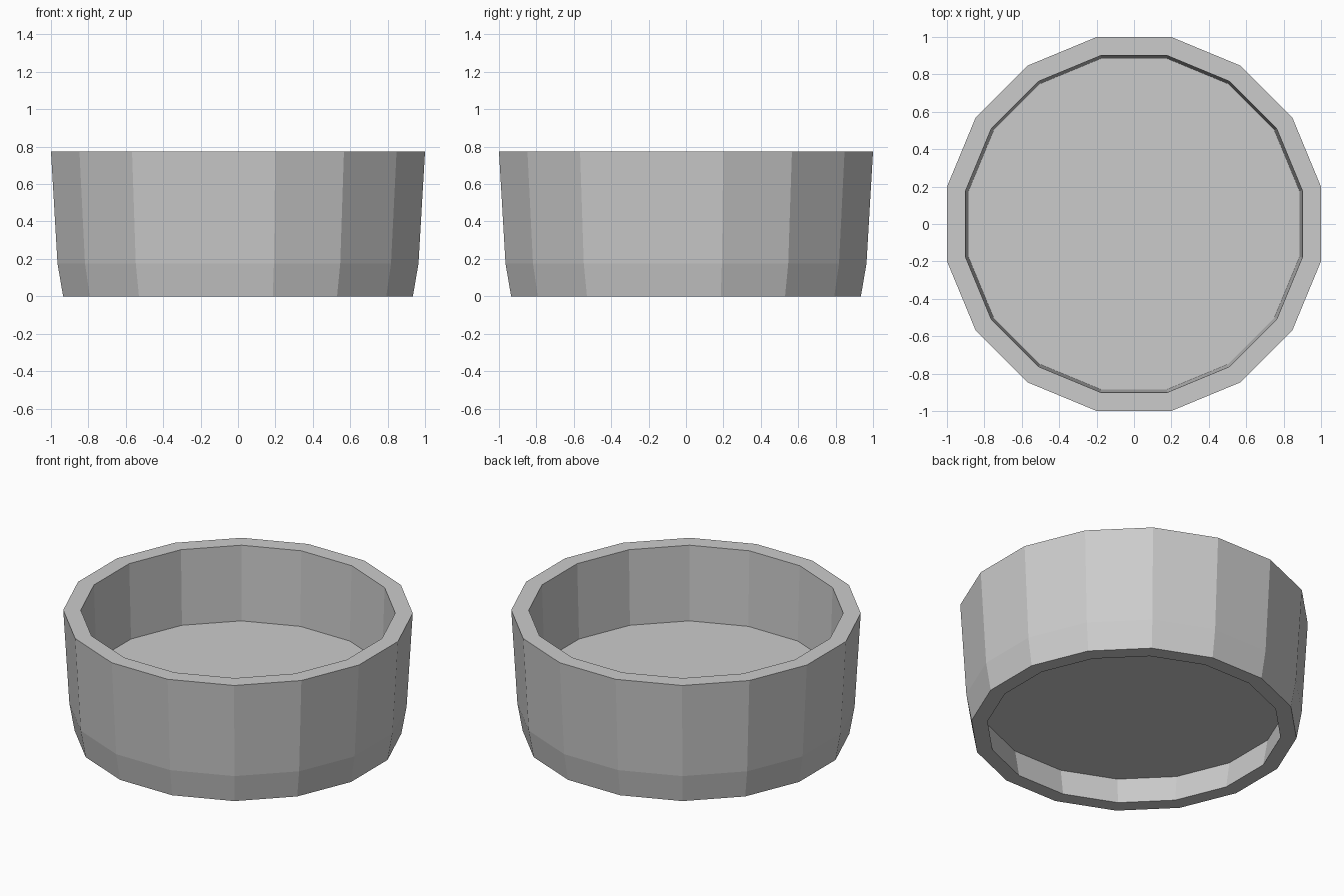
import bpy, bmesh, math

if "Cube" in bpy.data.objects:
    bpy.data.objects.remove(bpy.data.objects["Cube"])

SIDES = 16
FLAT_TO_CORNER = 1 / math.cos(math.pi / SIDES)


def ring(bm, flat_radius, z):
    """Sixteen-sided ring with flats facing the axes."""
    r = flat_radius * FLAT_TO_CORNER
    angles = [(i + 0.5) * 2 * math.pi / SIDES for i in range(SIDES)]
    return [bm.verts.new((r * math.cos(a), r * math.sin(a), z)) for a in angles]


# Cross-section (flat radius, height): underside recess, outer wall, rim, inner floor
profile = [
    (0.872, 0.175), (0.843, 0.0),
    (0.935, 0.0), (0.965, 0.175), (1.0, 0.775),
    (0.90, 0.775), (0.885, 0.295),
]

bm = bmesh.new()
rings = [ring(bm, r, z) for r, z in profile]

# Walls between neighbouring rings
for a, b in zip(rings, rings[1:]):
    for i in range(SIDES):
        j = (i + 1) % SIDES
        bm.faces.new((a[i], a[j], b[j], b[i]))

# Recess ceiling and inner floor
bm.faces.new(rings[0])
bm.faces.new(rings[-1])
bmesh.ops.recalc_face_normals(bm, faces=bm.faces)

mesh = bpy.data.meshes.new("round_bowl")
bm.to_mesh(mesh)
bm.free()
bowl = bpy.data.objects.new("round_bowl", mesh)
bpy.context.collection.objects.link(bowl)
